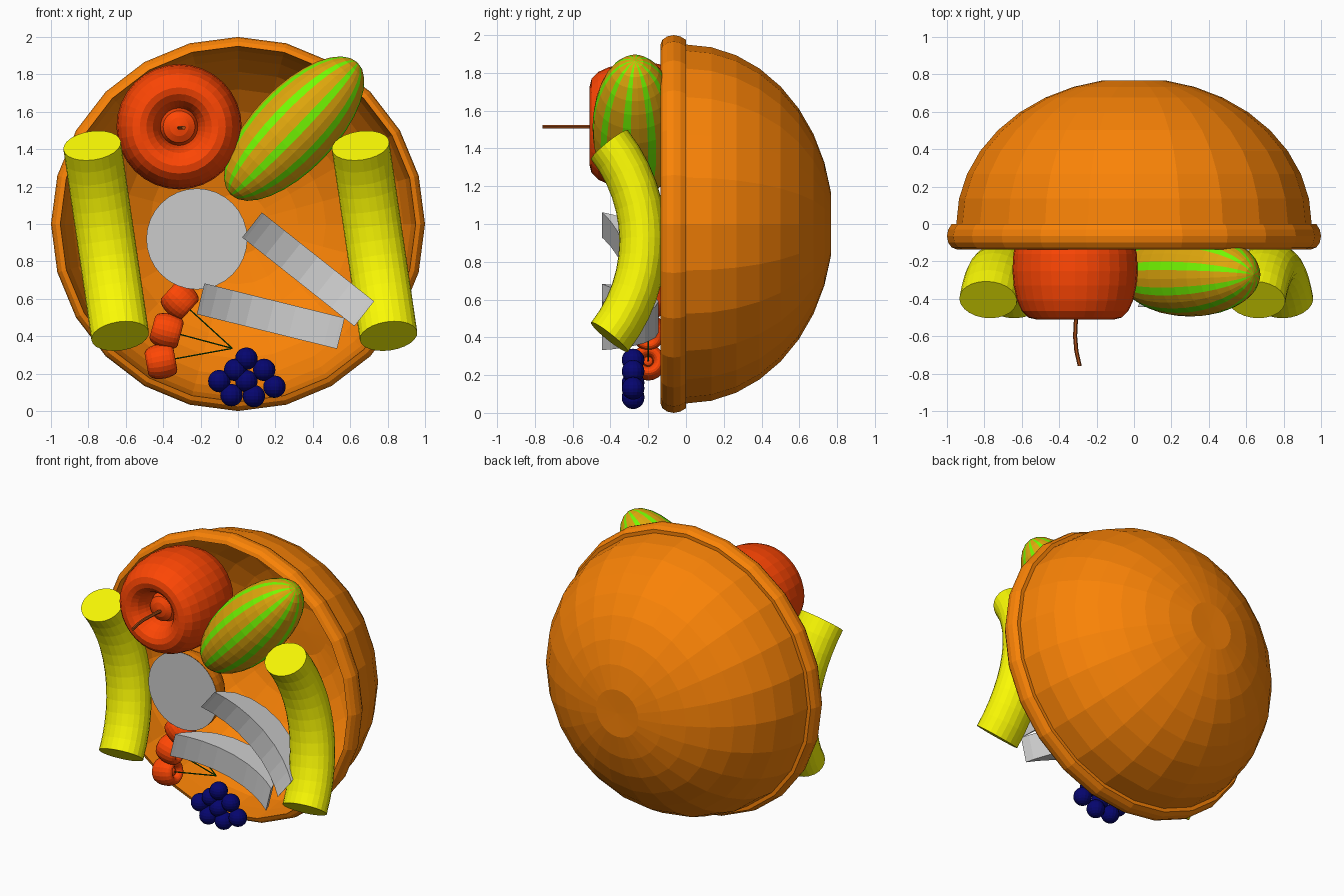
import bpy, bmesh
from math import sin, cos, pi, radians, sqrt
from mathutils import Vector, Matrix

if "Cube" in bpy.data.objects:
    bpy.data.objects.remove(bpy.data.objects["Cube"])


def mat(name, rgb):
    m = bpy.data.materials.new(name)
    m.diffuse_color = [(c / 255) ** 2.2 for c in rgb] + [1]
    m.use_nodes = True
    m.node_tree.nodes["Principled BSDF"].inputs["Base Color"].default_value = m.diffuse_color
    return m


ORANGE = mat("bowl_orange", (250, 130, 15))
RED = mat("fruit_red", (255, 72, 12))
YELLOW = mat("banana_yellow", (250, 250, 12))
GOLD = mat("melon_gold", (222, 165, 20))
GREEN = mat("melon_green", (115, 250, 8))
NAVY = mat("berry_navy", (14, 14, 110))
STEM = mat("stem_green", (15, 85, 15))
BROWN = mat("stem_brown", (170, 80, 30))


def finish(name, bm, mats, matrix=None):
    bmesh.ops.recalc_face_normals(bm, faces=bm.faces)
    me = bpy.data.meshes.new(name)
    bm.to_mesh(me)
    bm.free()
    for m in mats:
        me.materials.append(m)
    if matrix:
        me.transform(matrix)
    ob = bpy.data.objects.new(name, me)
    bpy.context.collection.objects.link(ob)
    return ob


def place(loc, axis):
    return Matrix.Translation(loc) @ Vector(axis).to_track_quat('Z', 'Y').to_matrix().to_4x4()


def lathe(name, prof, segs, loc, axis, mats, pick=None):
    """Revolve (radius, height) points about the given axis."""
    bm = bmesh.new()
    rings = []
    for r, h in prof:
        n = segs if r > 1e-6 else 1
        rings.append([bm.verts.new((r * cos(2 * pi * i / segs), r * sin(2 * pi * i / segs), h))
                      for i in range(n)])
    for a, b in zip(rings, rings[1:]):
        for i in range(segs):
            j = (i + 1) % segs
            vs = [a[i % len(a)], a[j % len(a)], b[j % len(b)], b[i % len(b)]]
            f = bm.faces.new(list(dict.fromkeys(vs)))
            if pick:
                f.material_index = pick(i)
    return finish(name, bm, mats, place(loc, axis))


def sweep(name, sections, mats):
    """Skin a list of cross-sections and cap the ends."""
    bm = bmesh.new()
    rings = [[bm.verts.new(p) for p in s] for s in sections]
    n = len(rings[0])
    for a, b in zip(rings, rings[1:]):
        for i in range(n):
            j = (i + 1) % n
            bm.faces.new((a[i], a[j], b[j], b[i]))
    bm.faces.new(rings[0])
    bm.faces.new(rings[-1])
    bmesh.ops.remove_doubles(bm, verts=bm.verts, dist=1e-5)
    return finish(name, bm, mats)


def tube(name, pts, r, m, n=6):
    pts = [Vector(p) for p in pts]
    q = (pts[-1] - pts[0]).to_track_quat('Z', 'Y')
    sweep(name, [[p + q @ Vector((r * cos(2 * pi * k / n), r * sin(2 * pi * k / n), 0))
                  for k in range(n)] for p in pts], [m])


# Bowl shell with rounded rim, opening towards the front
arc = [radians(10 * k) for k in range(1, 10)]
outer = [(0, .765)] + [(.95 * sin(a), .78 * cos(a)) for a in arc]
rim = [(.975, .0), (.993, -.03), (1.0, -.065), (.993, -.1), (.975, -.125), (.95, -.135)]
inner = [(.94 * sin(a), .765 * cos(a)) for a in reversed(arc)] + [(0, .75)]
lathe("bowl", outer + rim + inner, 24, (0, 0, 1), (0, 1, 0), [ORANGE])

# Apple with dimple and stem
apple = [(0, .22), (.05, .21), (.085, .19), (.1, .15), (.115, .2), (.14, .25), (.175, .28), (.21, .29),
         (.25, .28), (.285, .245), (.31, .19), (.328, .11), (.335, .03), (.33, -.06), (.31, -.15),
         (.27, -.23), (.21, -.27), (.15, -.26), (.08, -.22), (0, -.21)]
lathe("apple", apple, 32, (-.315, -.22, 1.52), (0, -1, 0), [RED])
tube("apple_stem", [(-.3, -.4, 1.515), (-.31, -.5, 1.515), (-.315, -.6, 1.515),
                    (-.308, -.68, 1.515), (-.29, -.76, 1.515)], .011, BROWN)

# Striped melon
melon = [(.225 * sin(pi * k / 16), -.49 * cos(pi * k / 16)) for k in range(17)]
melon[0], melon[-1] = (0, -.49), (0, .49)
lathe("striped_melon", melon, 30, (.3, -.27, 1.51), (.69, 0, .72), [GOLD, GREEN],
      lambda i: int(i % 3 == 0))

# Bananas: bent elliptical tubes with flat ends
for side, x in (("left", -.705), ("right", .73)):
    down = Vector((.15, 0, -1.02)).normalized()
    wide = down.cross(Vector((0, 1, 0)))
    secs = []
    for k in range(13):
        t = radians(-38 + 76 * k / 12)
        radial = Vector((0, cos(t), 0)) + down * sin(t)
        c = Vector((x, -.228 - .836, .91)) + radial * .836
        secs.append([c + radial * .125 * cos(2 * pi * j / 24) + wide * .155 * sin(2 * pi * j / 24)
                     for j in range(24)])
    sweep(side + "_banana", secs, [YELLOW])

# Halved orange: rounded back and pale cut face
half = [(.27 * sin(radians(a)), .27 * cos(radians(a))) for a in range(10, 91, 10)]
lathe("half_orange_peel", [(0, .27)] + half, 32, (-.22, -.3, .92), (0, 1, 0), [ORANGE])
lathe("half_orange_face", [(.27, 0), (0, 0)], 32, (-.22, -.301, .92), (0, 1, 0), [])


# Crescent melon slices: chord ends a and b (x, z), bulging backwards
def arc_point(t, sag, half_len):
    r = (half_len ** 2 + sag ** 2) / (2 * sag)
    s = half_len * t
    return sag - r + sqrt(max(r * r - s * s, 0))


for name, a, b, width in (("upper_slice", (.075, .995), (.675, .52), .17),
                          ("lower_slice", (-.2, .6), (.55, .415), .17)):
    a, b = Vector((a[0], -.445, a[1])), Vector((b[0], -.445, b[1]))
    hl = (b - a).length / 2
    w = (b - a).normalized().cross(Vector((0, 1, 0))) * width / 2
    secs = []
    for k in range(11):
        t = -cos(pi * k / 10)
        p = (a + b) / 2 + (b - a) / 2 * t
        i, o = (Vector((0, arc_point(t, s, hl), 0)) for s in (.12, .3))
        if k in (0, 10):
            o = i + Vector((0, .004, 0))
        secs.append([p + i + w, p + i - w, p + o - w, p + o + w])
    sweep(name, secs, [])

# Cherries on thin stems that meet at one point
joint = Vector((-.03, -.2, .335))
cherry = [(r * .28, h * .28) for r, h in apple]
for n, (x, z) in enumerate(((-.315, .595), (-.385, .43), (-.415, .265))):
    c = Vector((x, -.2, z))
    lathe("cherry_%d" % (n + 1), cherry, 20, c, joint - c, [RED])
    tube("cherry_stem_%d" % (n + 1), [c + (joint - c).normalized() * .05, joint], .004, STEM)

# Cluster of blueberries
ball = [(0, .06)] + [(.06 * sin(pi * k / 10), .06 * cos(pi * k / 10)) for k in range(1, 10)] + [(0, -.06)]
for n, (x, z) in enumerate(((.045, .28), (-.015, .22), (.14, .22), (-.1, .16), (.045, .16),
                            (.195, .13), (-.035, .085), (.085, .08))):
    lathe("blueberry_%d" % (n + 1), ball, 16, (x, -.28, z), (0, 0, 1), [NAVY])
